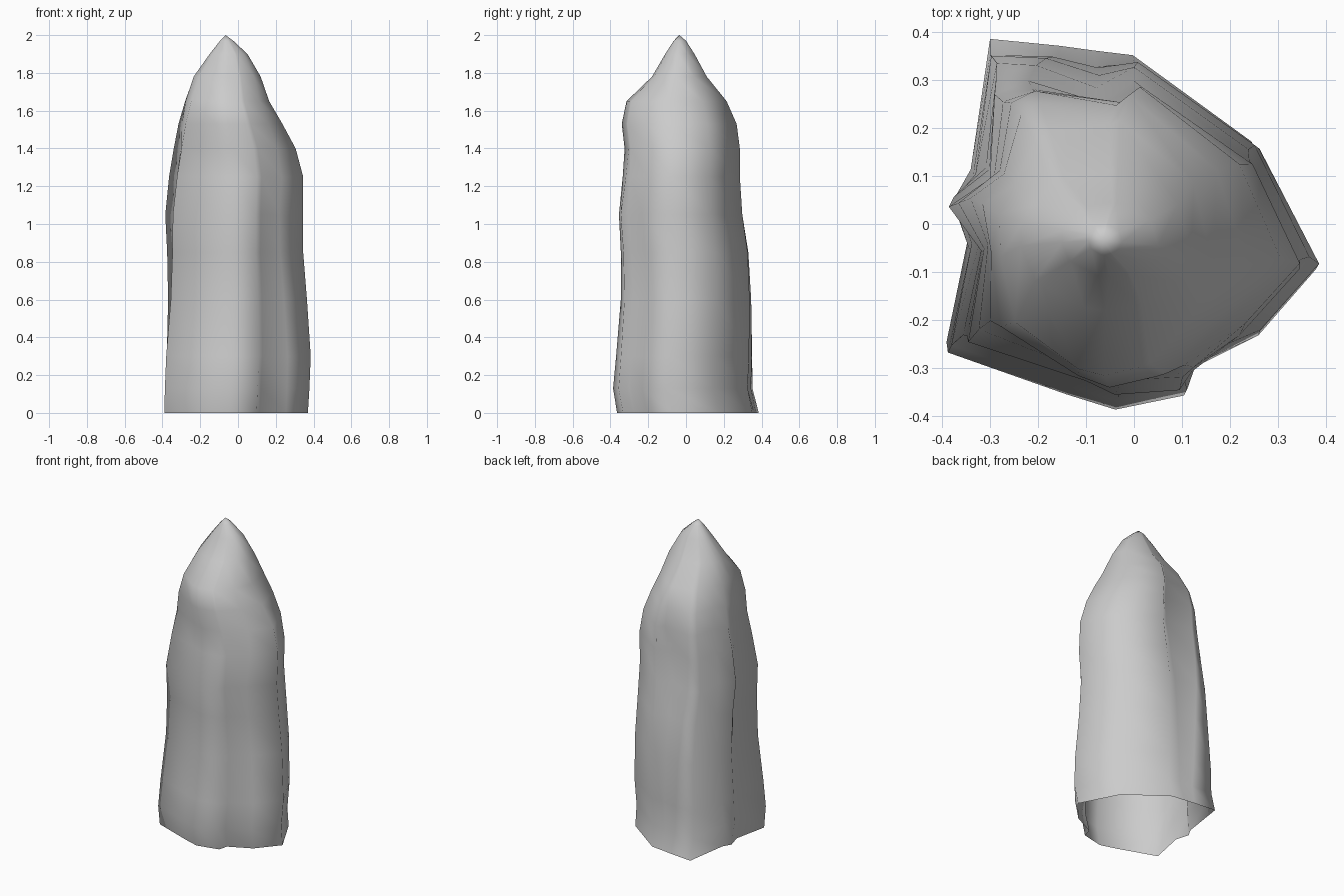
import bpy, bmesh, math

if "Cube" in bpy.data.objects:
    bpy.data.objects.remove(bpy.data.objects["Cube"])

# Corner positions (x, y) of the faceted column at foot, middle and shoulder
FOOT = [(-.295, .385), (-.15, .37), (-.08, .36), (0, .35), (.245, .165),
        (.37, -.085), (.255, -.225), (.115, -.295), (.10, -.355), (-.04, -.388),
        (-.145, -.355), (-.385, -.265), (-.34, -.04), (-.365, .05), (-.335, .105)]
MIDDLE = [(-.29, .295), (-.22, .325), (-.08, .268), (0, .325), (.24, .15),
          (.345, -.085), (.22, -.23), (.12, -.31), (.095, -.35), (-.04, -.36),
          (-.10, -.33), (-.345, -.245), (-.315, -.05), (-.385, .05), (-.30, .11)]
SHOULDER = [(-.24, .25), (-.195, .275), (-.015, .255), (.015, .285), (.21, .12),
            (.29, -.08), (.20, -.20), (.10, -.31), (.08, -.315), (-.03, -.34),
            (-.10, -.31), (-.28, -.21), (-.29, -.05), (-.32, .05), (-.265, .11)]

# Height and silhouette limits: z, x min, x max, y min, y max
LEVELS = [(0, -.39, .37, -.365, .385), (.13, -.387, .378, -.386, .352),
          (.3, -.38, .385, -.37, .35), (.6, -.37, .365, -.345, .345),
          (.85, -.375, .345, -.345, .33), (1.05, -.385, .345, -.355, .298),
          (1.25, -.365, .345, -.335, .285), (1.4, -.34, .305, -.325, .285),
          (1.53, -.315, .235, -.34, .268), (1.65, -.28, .165, -.315, .215),
          (1.78, -.235, .12, -.18, .11), (1.9, -.15, .05, -.11, .045),
          (1.97, -.095, -.025, -.065, 0)]
PEAK = (-.065, -.035, 2.0)


def blend(a, b, t):
    return [(p[0] + (q[0] - p[0]) * t, p[1] + (q[1] - p[1]) * t) for p, q in zip(a, b)]


def rounded(points, cx=-.03, cy=-.03, r=.3):
    out = []
    for x, y in points:
        a = math.atan2(y - cy, x - cx)
        out.append((cx + r * math.cos(a), cy + r * math.sin(a)))
    return out


def section(z):
    if z < 1.05:
        return blend(FOOT, MIDDLE, z / 1.05)
    if z < 1.45:
        return blend(MIDDLE, SHOULDER, (z - 1.05) / .4)
    return blend(SHOULDER, rounded(SHOULDER), min(.85, (z - 1.45) / .3))


def fit(values, lo, hi):
    a, b = min(values), max(values)
    return [lo + (v - a) / (b - a) * (hi - lo) for v in values]


# Rock column: stacked rings, open underneath, closed to a point on top
bm = bmesh.new()
rings = []
for z, x0, x1, y0, y1 in LEVELS:
    pts = section(z)
    xs = fit([p[0] for p in pts], x0, x1)
    ys = fit([p[1] for p in pts], y0, y1)
    rings.append([bm.verts.new((x, y, z)) for x, y in zip(xs, ys)])
n = len(FOOT)
for lower, upper in zip(rings, rings[1:]):
    for i in range(n):
        j = (i + 1) % n
        bm.faces.new((lower[i], lower[j], upper[j], upper[i]))
tip = bm.verts.new(PEAK)
for i in range(n):
    bm.faces.new((rings[-1][i], rings[-1][(i + 1) % n], tip))
bmesh.ops.recalc_face_normals(bm, faces=bm.faces)
for face in bm.faces:
    face.smooth = True
mesh = bpy.data.meshes.new("rock_pillar")
bm.to_mesh(mesh)
bm.free()
rock = bpy.data.objects.new("rock_pillar", mesh)
bpy.context.collection.objects.link(rock)
